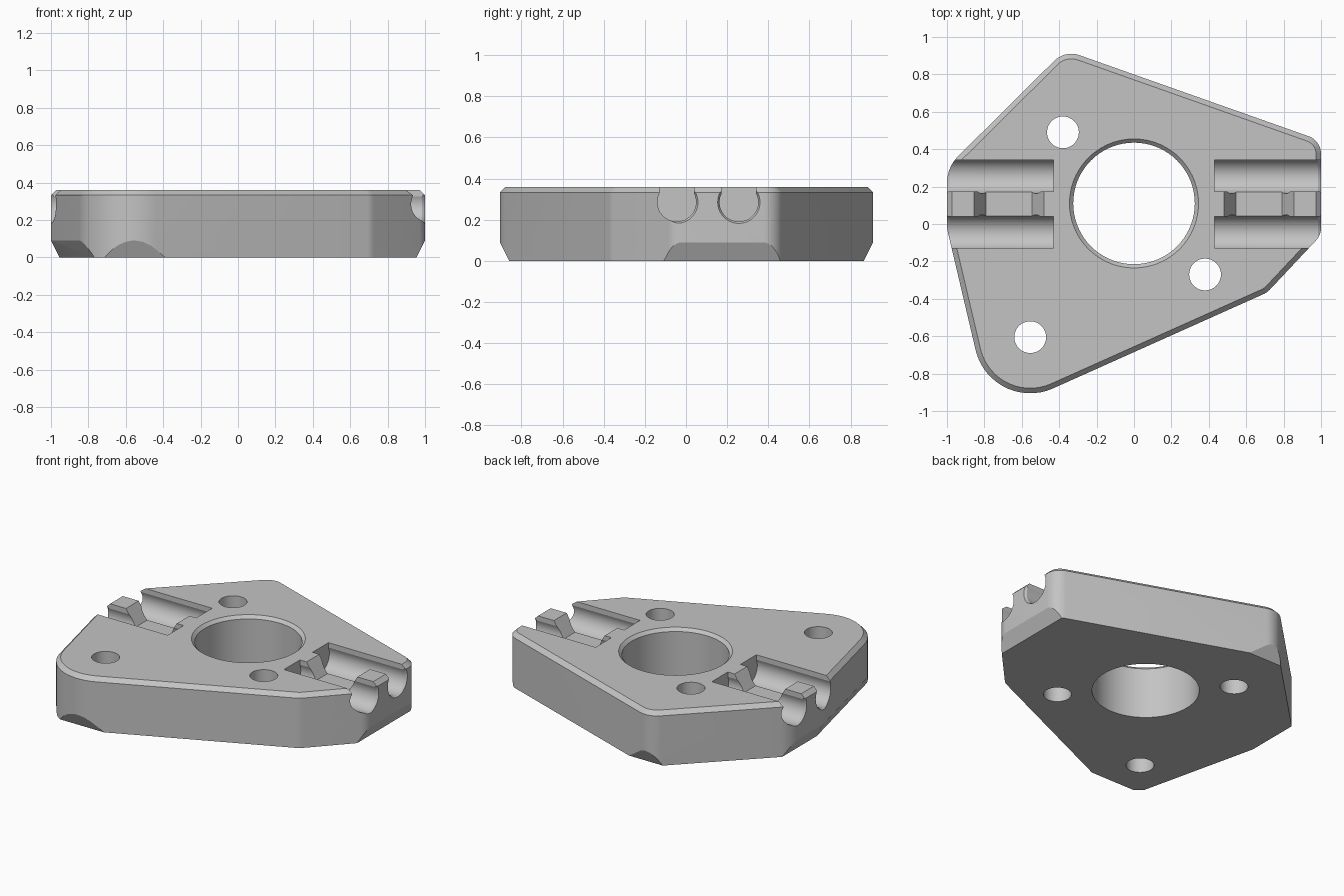
import bpy, bmesh, math
from mathutils import Vector

if "Cube" in bpy.data.objects:
    bpy.data.objects.remove(bpy.data.objects["Cube"], do_unlink=True)

HEIGHT = 0.36
EDGE = 0.027       # top chamfer
FOOT = 0.09        # height of the bottom chamfers
OVER = 0.45        # cutter tops reach above the plate

# rounded corners, counter-clockwise: x, y, radius
CORNERS = [(-0.555, -0.605, 0.30), (0.653, -0.283, 0.10), (0.90, -0.02, 0.10),
           (0.90, 0.375, 0.10), (-0.335, 0.78, 0.13), (-0.80, 0.22, 0.20),
           (-0.80, 0.0, 0.20)]


def tangent_angle(a, b):
    """Outward normal angle of the line touching two corner circles."""
    dx, dy = b[0] - a[0], b[1] - a[1]
    return math.atan2(dy, dx) - math.acos((a[2] - b[2]) / math.hypot(dx, dy))


def outline(inset):
    points = []
    n = len(CORNERS)
    for i, (x, y, r) in enumerate(CORNERS):
        start = tangent_angle(CORNERS[i - 1], CORNERS[i])
        end = tangent_angle(CORNERS[i], CORNERS[(i + 1) % n])
        sweep = (end - start) % math.tau
        steps = max(3, round(sweep / 0.12))
        for k in range(steps + 1):
            a = start + sweep * k / steps
            points.append((x + (r - inset) * math.cos(a), y + (r - inset) * math.sin(a)))
    return points


def loft(bm, rings):
    """Closed solid through rings of equal length."""
    loops = [[bm.verts.new(p) for p in ring] for ring in rings]
    for low, high in zip(loops, loops[1:]):
        for i in range(len(low)):
            j = (i + 1) % len(low)
            bm.faces.new((low[i], low[j], high[j], high[i]))
    bm.faces.new(loops[0][::-1])
    bm.faces.new(loops[-1])
    bmesh.ops.recalc_face_normals(bm, faces=bm.faces)


def make_object(name, bm):
    mesh = bpy.data.meshes.new(name)
    bm.to_mesh(mesh)
    bm.free()
    obj = bpy.data.objects.new(name, mesh)
    bpy.context.collection.objects.link(obj)
    return obj


def solid(name, rings):
    bm = bmesh.new()
    loft(bm, rings)
    return make_object(name, bm)


def circle(r, steps=48):
    return [(r * math.cos(math.tau * k / steps), r * math.sin(math.tau * k / steps))
            for k in range(steps)]


# plate with chamfered top rim
bm = bmesh.new()
base = outline(0)
loft(bm, [[(x, y, 0) for x, y in base],
          [(x, y, HEIGHT - EDGE) for x, y in base],
          [(x, y, HEIGHT) for x, y in outline(EDGE)]])

# bottom chamfers on the extreme sides and the slanted left edge
slant = tangent_angle(CORNERS[-1], CORNERS[0])
for angle in (0, math.pi / 2, math.pi, -math.pi / 2, slant):
    n = Vector((math.cos(angle), math.sin(angle), 0))
    reach = max(n.x * x + n.y * y for x, y in base)
    cut = bmesh.ops.bisect_plane(
        bm, geom=bm.verts[:] + bm.edges[:] + bm.faces[:], dist=1e-5,
        plane_co=n * reach + Vector((0, 0, FOOT)),
        plane_no=(2 * n - Vector((0, 0, 1))).normalized(), clear_outer=True)
    bmesh.ops.holes_fill(bm, edges=[e for e in bm.edges if e.is_boundary], sides=0)
bmesh.ops.recalc_face_normals(bm, faces=bm.faces)
plate = make_object("mounting_plate", bm)

cutters = []

# centre bore with chamfered rim
bore = [(0.325, -0.1), (0.325, HEIGHT - 0.02), (0.345, HEIGHT), (0.345, OVER)]
cutters.append(solid("bore_cutter", [[(x, y + 0.11, z) for x, y in circle(r, 72)]
                                     for r, z in bore]))

# three screw holes
for cx, cy in ((-0.38, 0.49), (0.38, -0.27), (-0.555, -0.605)):
    cutters.append(solid("screw_hole_cutter", [[(x + cx, y + cy, z) for x, y in circle(0.085)]
                                               for z in (-0.1, OVER)]))


def channel(r, cy, slot=0.084, cz=0.285):
    """Round groove section with a narrower open slot above it."""
    a = math.acos(slot / r)
    sweep = math.pi + 2 * a
    arc = [(cy + r * math.cos(a - sweep * k / 36), cz + r * math.sin(a - sweep * k / 36))
           for k in range(37)]
    return [(cy + slot, OVER)] + arc + [(cy - slot, OVER)]


# paired rod grooves and tie notches, mirrored to both ends
for side in (1, -1):
    for cy in (-0.045, 0.257):
        stations = [(0.43, 0.094), (0.985, 0.094), (1.0, 0.103), (1.1, 0.103)]
        cutters.append(solid("rod_groove_cutter", [[(side * x, y, z) for y, z in channel(r, cy)]
                                                   for x, r in stations]))
    notch = [(0.48, OVER), (0.48, HEIGHT), (0.545, 0.25), (0.79, 0.25),
             (0.855, HEIGHT), (0.855, OVER)]
    cutters.append(solid("tie_notch_cutter", [[(side * x, y, z) for x, z in notch]
                                              for y in (0.0, 0.21)]))

# carve everything out of the plate
bpy.context.view_layer.objects.active = plate
plate.select_set(True)
for cutter in cutters:
    cutter.hide_render = True
    mod = plate.modifiers.new("cut", "BOOLEAN")
    mod.operation = "DIFFERENCE"
    mod.solver = "EXACT"
    mod.object = cutter
    bpy.ops.object.modifier_apply(modifier=mod.name)
for cutter in cutters:
    bpy.data.objects.remove(cutter, do_unlink=True)

# single plain grey
grey = bpy.data.materials.new("plain_grey")
grey.use_nodes = True
colour = (0.55, 0.55, 0.55, 1)
grey.diffuse_color = colour
grey.node_tree.nodes["Principled BSDF"].inputs["Base Color"].default_value = colour
plate.data.materials.clear()
plate.data.materials.append(grey)

bpy.ops.object.shade_smooth_by_angle(angle=math.radians(20))
